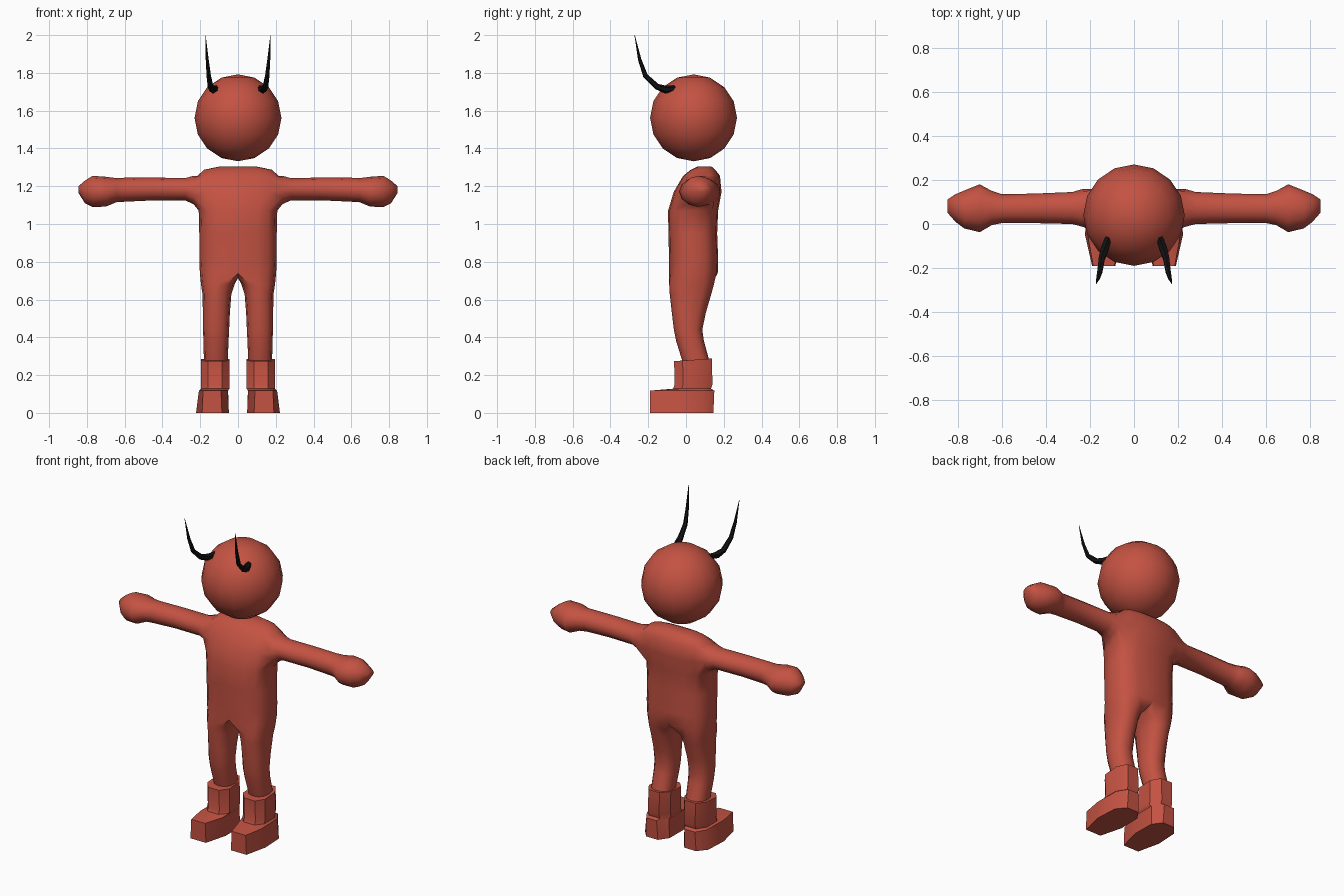
import bpy, bmesh, math
from mathutils import Vector

if "Cube" in bpy.data.objects:
    bpy.data.objects.remove(bpy.data.objects["Cube"])


def material(name, rgb):
    m = bpy.data.materials.new(name)
    m.diffuse_color = (*rgb, 1)
    m.use_nodes = True
    m.node_tree.nodes["Principled BSDF"].inputs["Base Color"].default_value = m.diffuse_color
    return m


RED = material("brick red", (0.55, 0.085, 0.055))
BLACK = material("horn black", (0.006, 0.006, 0.006))


def power(v, p):
    return math.copysign(abs(v) ** p, v)


def oval(n, start, lo, hi, p=1.0):
    """n points round an oval filling the box lo..hi, from a start angle in degrees."""
    out = []
    for i in range(n):
        a = math.radians(start + 360 * i / n)
        out.append([(lo[k] + hi[k]) / 2 + (hi[k] - lo[k]) / 2 * power(round(f(a), 6), p)
                    for k, f in enumerate((math.cos, math.sin))])
    return out


def loft(bm, rings, start=None, cap_start=False, cap_end=True):
    """Skin a list of point rings, optionally growing from existing vertices."""
    prev = start
    for ring in rings:
        cur = [bm.verts.new(co) for co in ring]
        if prev is None:
            if cap_start:
                bm.faces.new(cur)
        else:
            n = len(cur)
            for i in range(n):
                bm.faces.new((prev[i], prev[(i + 1) % n], cur[(i + 1) % n], cur[i]))
        prev = cur
    if cap_end:
        bm.faces.new(prev)


def finish(bm, name, mat, angle):
    bmesh.ops.recalc_face_normals(bm, faces=bm.faces)
    me = bpy.data.meshes.new(name)
    bm.to_mesh(me)
    bm.free()
    ob = bpy.data.objects.new(name, me)
    bpy.context.collection.objects.link(ob)
    me.materials.append(mat)
    bpy.ops.object.select_all(action='DESELECT')
    ob.select_set(True)
    bpy.context.view_layer.objects.active = ob
    bpy.ops.object.shade_smooth_by_angle(angle=math.radians(angle))
    return ob


# Torso: z, half width, front y, back y
TORSO = [(0.74, .202, -.09, .168), (0.82, .205, -.09, .17), (0.95, .205, -.093, .165),
         (1.07, .208, -.095, .17), (1.17, .215, -.065, .188), (1.255, .215, -.015, .18),
         (1.287, .18, .025, .155), (1.304, .10, .06, .135)]
# Arm: x, front y, back y, bottom z, top z
ARM = [(.235, -.012, .158, 1.105, 1.255), (.28, .0, .145, 1.125, 1.243),
       (.45, .004, .138, 1.125, 1.246), (.60, .004, .135, 1.118, 1.245),
       (.645, -.005, .15, 1.115, 1.243), (.70, -.037, .18, 1.092, 1.25),
       (.77, -.02, .152, 1.09, 1.255), (.81, .01, .135, 1.11, 1.23),
       (.845, .05, .112, 1.165, 1.20)]
# Leg: z, inner x, outer x, front y, back y
LEG = [(.68, .018, .196, -.089, .148), (.63, .035, .188, -.086, .134),
       (.53, .043, .186, -.075, .105), (.44, .047, .185, -.064, .086),
       (.38, .05, .183, -.052, .095), (.26, .055, .18, -.015, .128)]

bm = bmesh.new()
grid = [[bm.verts.new((x, y, z)) for x, y in oval(16, 0, (-w, f), (w, b), .72)]
        for z, w, f, b in TORSO]
SHOULDER = 3                                     # first torso row of the arm openings
for j in range(len(grid) - 1):
    for i in range(16):
        if j in (SHOULDER, SHOULDER + 1) and i % 8 in (6, 7, 0, 1):
            continue                             # arm opening
        k = (i + 1) % 16
        bm.faces.new((grid[j][i], grid[j][k], grid[j + 1][k], grid[j + 1][i]))
bm.faces.new(grid[-1])
crotch = [bm.verts.new((0, y, .715)) for y in (.11, .04, -.03)]

for s in (1, -1):
    def at(row, k):
        return grid[row][k % 16 if s > 0 else (8 - k) % 16]
    # arm and fist grown from the shoulder opening
    a, b, c = SHOULDER, SHOULDER + 1, SHOULDER + 2
    hole = [at(a, k) for k in range(-2, 3)] + [at(b, 2)]
    hole += [at(c, k) for k in range(2, -3, -1)] + [at(b, -2)]
    loft(bm, [[(s * x, y, z) for y, z in oval(12, 210, (f, lo), (bk, hi))]
              for x, f, bk, lo, hi in ARM], hole)
    # leg grown from half of the torso base and the crotch line
    base = [at(0, k) for k in range(-4, 5)] + crotch
    loft(bm, [[(s * x, y, z) for x, y in oval(12, -120, (xi, f), (xo, bk), .85)]
              for z, xi, xo, f, bk in LEG], base)
finish(bm, "body", RED, 60)

# Head
bm = bmesh.new()
bmesh.ops.create_uvsphere(bm, u_segments=16, v_segments=8, radius=.23)
bmesh.ops.translate(bm, verts=bm.verts, vec=(0, .04, 1.562))
finish(bm, "head", RED, 60)

# Boots: one outline for the foot, a narrower one for the shaft
FOOT = [(.085, -.19), (.19, -.19), (.222, -.05), (.215, .09),
        (.17, .145), (.09, .145), (.05, .09), (.048, -.05)]
TOE = [(.09, -.19), (.185, -.19), (.207, -.07), (.203, .09),
       (.165, .15), (.095, .15), (.052, .09), (.054, -.07)]
SHAFT = [(.085, -.06), (.16, -.06), (.195, -.015), (.195, .085),
         (.16, .14), (.085, .14), (.046, .085), (.046, -.015)]
for s, side in ((1, "left"), (-1, "right")):
    bm = bmesh.new()
    rings = [[(s * x, y, 0) for x, y in FOOT],
             [(s * x, y, .118) for x, y in TOE],
             [(s * x, y - .008, .128) for x, y in SHAFT],
             [(s * x, y, .15) for x, y in SHAFT],
             [(s * x, y - .003, .278 + .07 * y) for x, y in SHAFT]]
    loft(bm, rings, cap_start=True)
    finish(bm, side + "_boot", RED, 35)

# Horns: tapering tube along a curved path (x, y, z, radius)
HORN = [(.115, -.06, 1.718, .016), (.132, -.11, 1.712, .021), (.146, -.155, 1.728, .016),
        (.155, -.215, 1.785, .013), (.163, -.245, 1.87, .009), (.172, -.272, 2.0, .001)]
pts = [Vector(h[:3]) for h in HORN]
for s, side in ((1, "left"), (-1, "right")):
    bm = bmesh.new()
    rings = []
    for i, p in enumerate(pts):
        t = (pts[min(i + 1, len(pts) - 1)] - pts[max(i - 1, 0)]).normalized()
        u = t.cross(Vector((1, 0, 0))).normalized()
        v = t.cross(u)
        ring = [p + u * x + v * y for x, y in oval(6, 0, (-HORN[i][3],) * 2, (HORN[i][3],) * 2)]
        rings.append([(s * q.x, q.y, min(q.z, 2.0)) for q in ring])
    loft(bm, rings, cap_start=True)
    finish(bm, side + "_horn", BLACK, 40)
